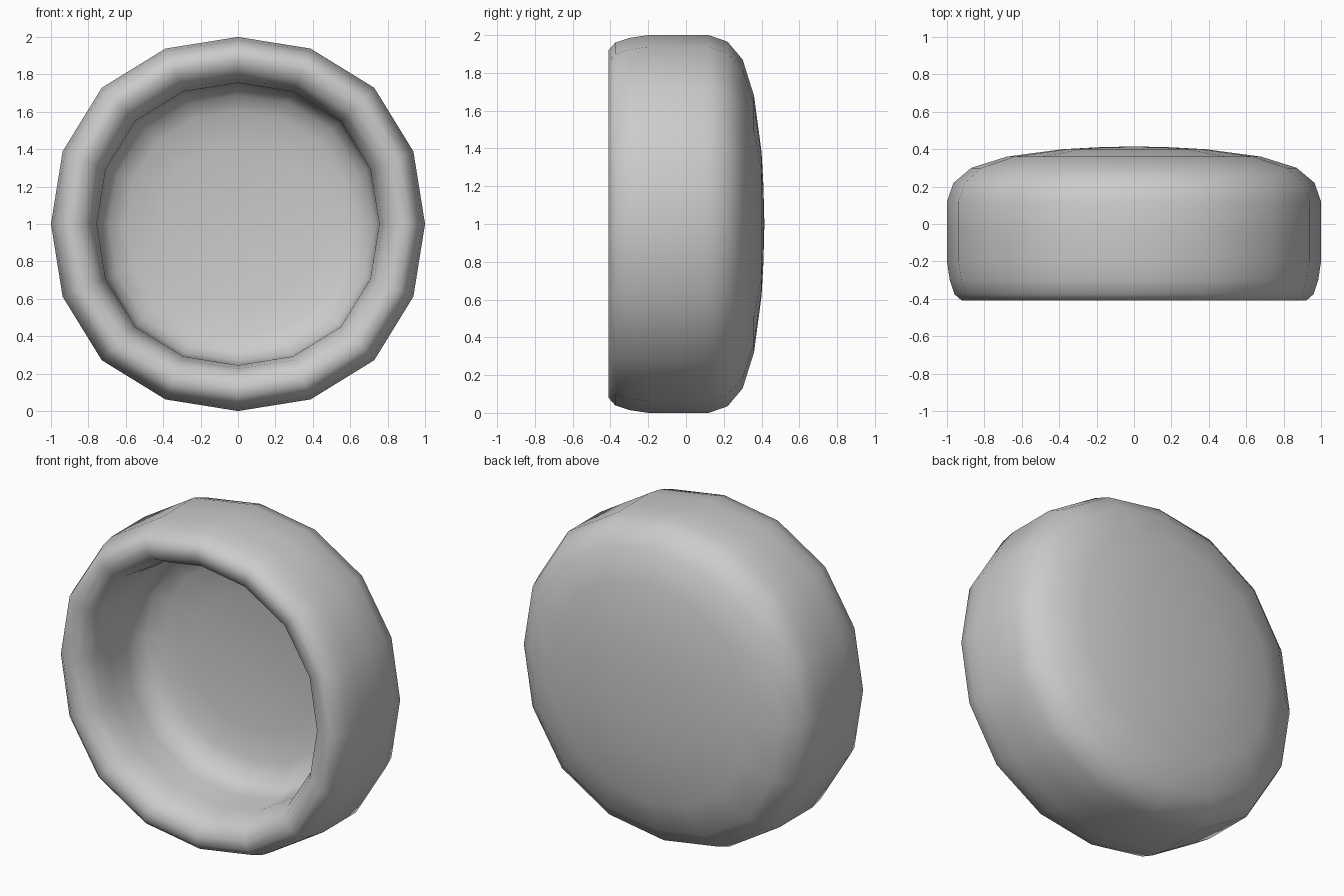
import bpy, bmesh
from math import sin, cos, pi

default = bpy.data.objects.get("Cube")
if default:
    bpy.data.objects.remove(default, do_unlink=True)

SIDES = 16

# One plain grey for the whole cup
grey = bpy.data.materials.new("plain grey")
grey.use_nodes = True
colour = (0.6, 0.6, 0.6, 1)
grey.diffuse_color = colour
grey.node_tree.nodes["Principled BSDF"].inputs["Base Color"].default_value = colour

# Cross-section as (radius, depth): domed back, side wall, rolled rim, inner bowl
outer = [(0.2, 0.41), (0.38, 0.4), (0.68, 0.36), (0.87, 0.3), (0.965, 0.22),
         (1, 0.12), (1, -0.04), (1, -0.2), (0.985, -0.3), (0.96, -0.375)]
rim = [(0.92, -0.41), (0.87, -0.41), (0.815, -0.385), (0.775, -0.31)]
inner = [(0.755, -0.2), (0.75, -0.04), (0.735, 0.03), (0.69, 0.09),
         (0.6, 0.13), (0.42, 0.155), (0.2, 0.17)]


def ring(bm, radius, y):
    """A slightly squared circle of vertices around the depth axis."""
    verts = []
    for i in range(SIDES):
        a = 2 * pi * i / SIDES
        r = radius * (1 + 0.015 * (1 - cos(4 * a)))
        verts.append(bm.verts.new((r * cos(a), y, 1 + r * sin(a))))
    return verts


def cap(bm, loop, y):
    """Close a loop with a fan to a centre point."""
    centre = bm.verts.new((0, y, 1))
    for i in range(SIDES):
        bm.faces.new((centre, loop[i], loop[(i + 1) % SIDES]))


bm = bmesh.new()
loops = [ring(bm, r, y) for r, y in outer + rim + inner]
for a, b in zip(loops, loops[1:]):
    for i in range(SIDES):
        j = (i + 1) % SIDES
        bm.faces.new((a[i], a[j], b[j], b[i]))
cap(bm, loops[0], 0.415)
cap(bm, loops[-1], 0.175)
bmesh.ops.recalc_face_normals(bm, faces=bm.faces)
for face in bm.faces:
    face.smooth = True

mesh = bpy.data.meshes.new("round_cup")
bm.to_mesh(mesh)
bm.free()
mesh.materials.append(grey)
cup = bpy.data.objects.new("round_cup", mesh)
bpy.context.collection.objects.link(cup)
